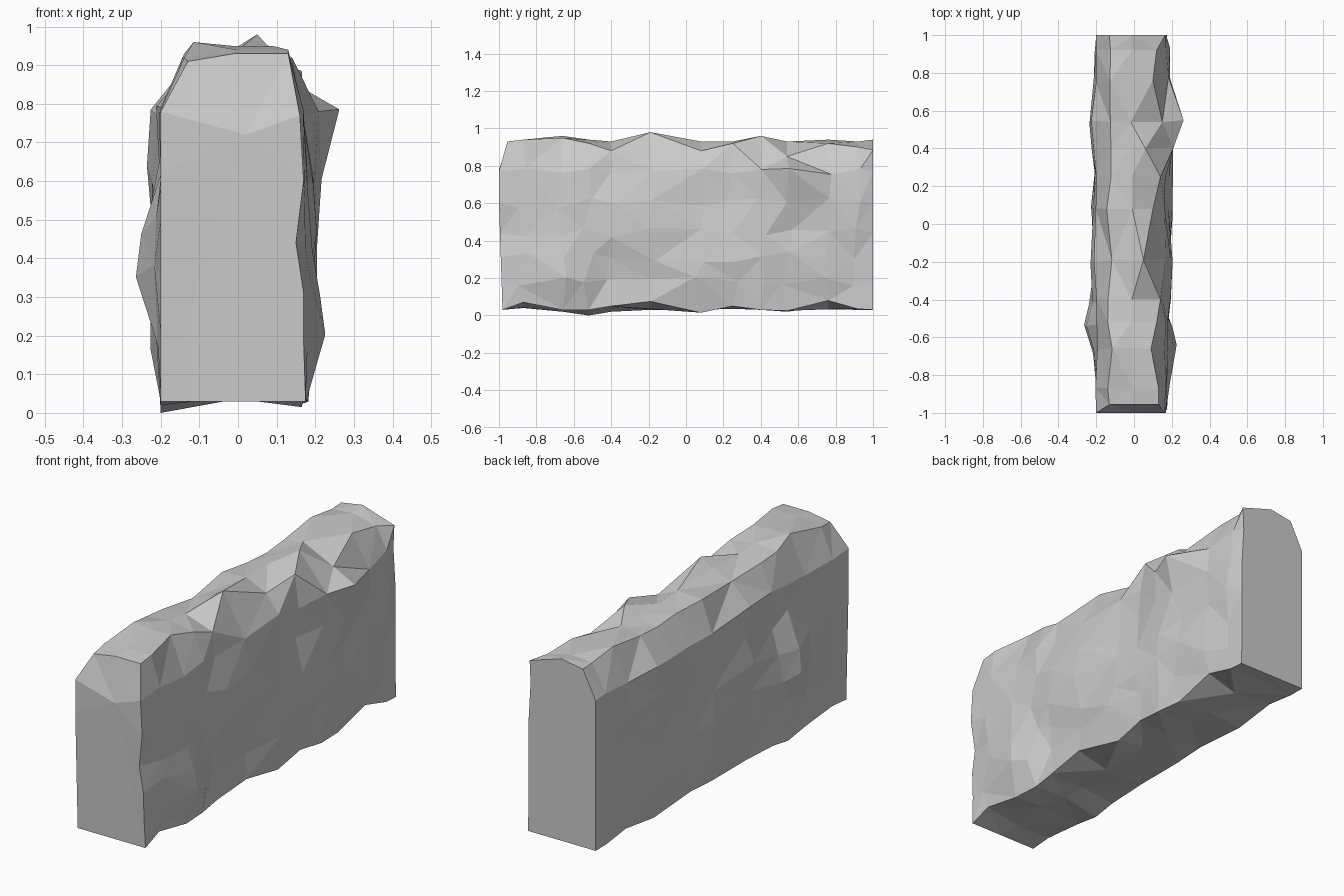
import bpy, bmesh, math, random
random.seed(4)

# Stations along the wall and the main edge lines at each one
ys = [-0.98, -0.87, -0.66, -0.52, -0.40, -0.19, 0.08, 0.25, 0.40, 0.54, 0.76, 0.92, 1.0]
top_z = [0.93, 0.94, 0.95, 0.92, 0.88, 0.98, 0.88, 0.92, 0.96, 0.85, 0.92, 0.90, 0.885]
top_x = [0.13, 0.13, 0.09, 0.12, 0.14, 0.05, 0.10, 0.14, 0.06, 0.15, 0.10, 0.12, 0.165]
mid_z = [0.93, 0.94, 0.95, 0.94, 0.93, 0.94, 0.93, 0.93, 0.93, 0.93, 0.93, 0.93, 0.94]
left_z = [0.91, 0.92, 0.96, 0.93, 0.92, 0.90, 0.92, 0.91, 0.90, 0.91, 0.94, 0.92, 0.92]
base_r = [0.03, 0.07, 0.03, 0.03, 0.05, 0.075, 0.015, 0.05, 0.03, 0.025, 0.08, 0.035, 0.03]
base_l = [0.03, 0.04, 0.02, 0.0, 0.02, 0.03, 0.03, 0.04, 0.03, 0.02, 0.05, 0.03, 0.03]

# Rock bumps on each face: y, z, height, radius
bumps_r = [(0.52, 0.75, 0.10, 0.14), (-0.66, 0.22, 0.05, 0.15), (-0.3, 0.48, 0.035, 0.16),
           (-0.4, 0.28, -0.03, 0.13), (0.25, 0.58, -0.03, 0.14), (0.4, 0.4, 0.03, 0.16),
           (0.15, 0.2, 0.03, 0.15), (0.65, 0.2, 0.03, 0.15), (0.8, 0.6, 0.02, 0.15)]
bumps_l = [(-0.55, 0.37, 0.075, 0.13), (-0.1, 0.5, 0.035, 0.2), (0.5, 0.7, 0.03, 0.2),
           (0.1, 0.2, 0.03, 0.15), (0.65, 0.3, 0.02, 0.18), (-0.33, 0.6, -0.02, 0.12)]


def relief(bumps, y, z):
    return sum(h * math.exp(-((y - a) ** 2 + (z - b) ** 2) / (r * r)) for a, b, h, r in bumps)


def section(i):
    y, end = ys[i], i in (0, len(ys) - 1)

    def jit(a):
        return 0 if end else random.uniform(-a, a)

    def side(z, sign, x0, bumps, wobble=0.03):
        zz = z + jit(wobble)
        yy = y + jit(wobble)
        bulge = 0 if end else relief(bumps, yy, zz)
        return (sign * (x0 + bulge + jit(0.01)), yy, zz)

    def front(z):
        # The front leans forward to z 0.7 and is bevelled at the top
        return (-0.02 * min(z / 0.6, 1) + (0.045 if z > 0.88 else 0)) if i == 0 else 0

    xr = 0.17 if end else 0.178
    pts = [(-0.20, y, base_l[i]), (jit(0.015), y, 0.03 + abs(jit(0.015))), (0.175 + jit(0.01), y, base_r[i])]
    pts += [side(z, 1, xr - (0.02 if i == 0 and z == 0.44 else 0), bumps_r)
            for z in (0.18, 0.31, 0.44, 0.60)]
    pts += [side(0.77, 1, xr - (0.01 if end else 0.015), bumps_r, 0.018)]
    pts += [(top_x[i], y, top_z[i]), (jit(0.01) - 0.01, y, mid_z[i]), (-0.13 + jit(0.015), y, left_z[i])]
    pts += [side(z, -1, 0.20, bumps_l, w) for z, w in
            ((0.78, 0.015), (0.62, 0.03), (0.49, 0.03), (0.36, 0.03), (0.19, 0.03))]
    return [(x, py + front(z), z) for x, py, z in pts]


# Loft the rock wall through the sections and close both ends
bm = bmesh.new()
rings = [[bm.verts.new(p) for p in section(i)] for i in range(len(ys))]
n = len(rings[0])
for a, b in zip(rings, rings[1:]):
    for k in range(n):
        m = (k + 1) % n
        q = [a[k], a[m], b[m], b[k]]
        # Split each facet along its shorter diagonal
        if (q[0].co - q[2].co).length > (q[1].co - q[3].co).length:
            q = q[1:] + q[:1]
        bm.faces.new(q[:3])
        bm.faces.new([q[0], q[2], q[3]])
centre = bm.verts.new((0.02, -1.0, 0.72))
for k in range(n):
    bm.faces.new([rings[0][k], centre, rings[0][(k + 1) % n]])
bm.faces.new(rings[-1])
bmesh.ops.recalc_face_normals(bm, faces=bm.faces)

mesh = bpy.data.meshes.new("rock_wall")
bm.to_mesh(mesh)
bm.free()
wall = bpy.data.objects.new("rock_wall", mesh)
bpy.context.collection.objects.link(wall)
